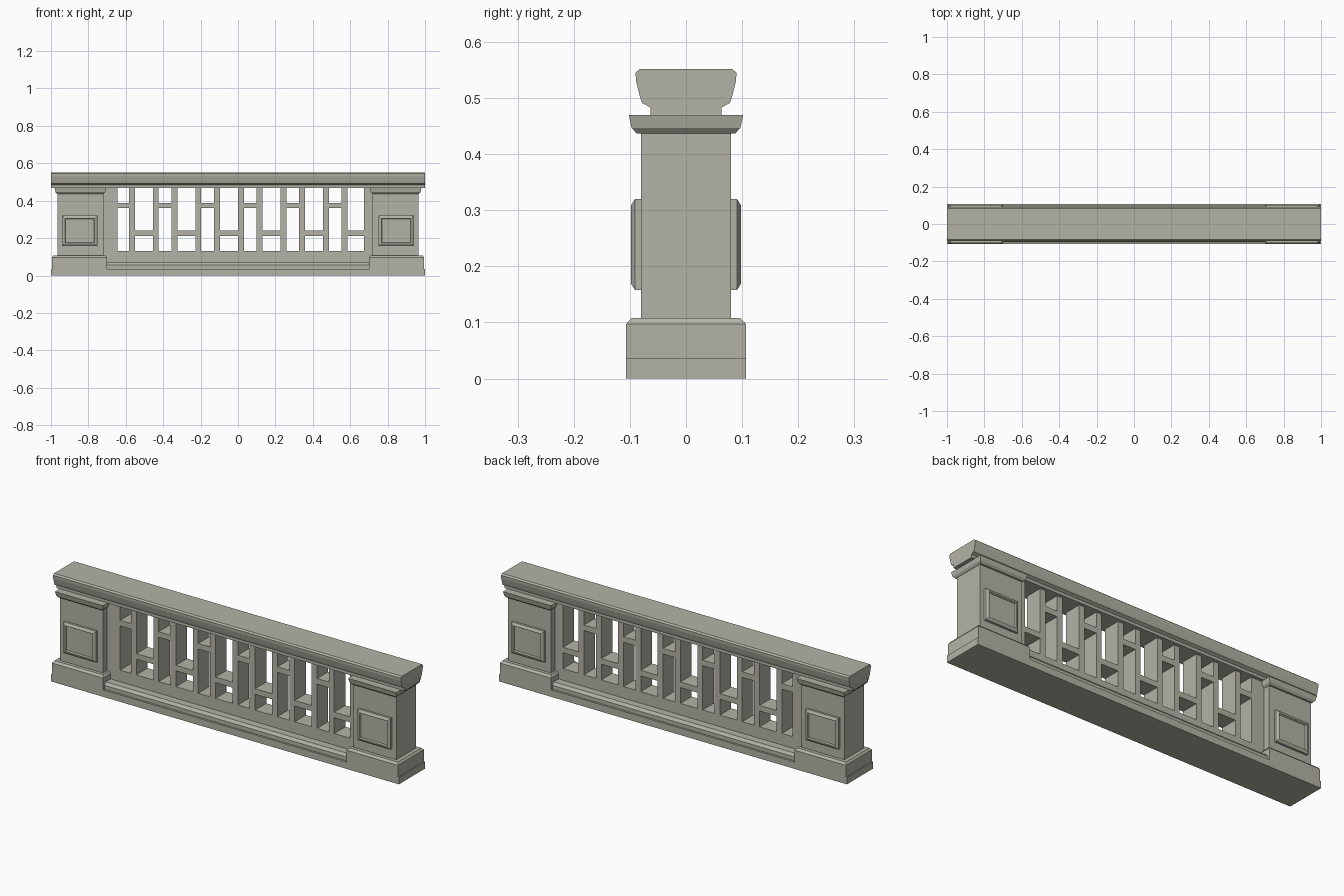
import bpy, bmesh
from mathutils import Vector

cube = bpy.data.objects.get("Cube")
if cube:
    bpy.data.objects.remove(cube, do_unlink=True)

stone = bpy.data.materials.new("warm_grey_stone")
stone.use_nodes = True
colour = (0.45, 0.45, 0.385, 1)
stone.diffuse_color = colour
bsdf = next(n for n in stone.node_tree.nodes if n.type == 'BSDF_PRINCIPLED')
bsdf.inputs["Base Color"].default_value = colour
bsdf.inputs["Roughness"].default_value = 0.9


def finish(name, bm):
    bmesh.ops.recalc_face_normals(bm, faces=bm.faces)
    mesh = bpy.data.meshes.new(name)
    bm.to_mesh(mesh)
    bm.free()
    mesh.materials.append(stone)
    obj = bpy.data.objects.new(name, mesh)
    bpy.context.collection.objects.link(obj)
    return obj


def loft(name, loops):
    """Skin a closed solid through loops of points."""
    bm = bmesh.new()
    rings = [[bm.verts.new(p) for p in loop] for loop in loops]
    for a, b in zip(rings, rings[1:]):
        n = len(a)
        for i in range(n):
            j = (i + 1) % n
            bm.faces.new((a[i], a[j], b[j], b[i]))
    bm.faces.new(rings[0])
    bm.faces.new(rings[-1])
    return finish(name, bm)


def moulding(name, half_length, profile):
    """Mirror a (depth, height) profile and run it along x."""
    section = profile + [(-y, z) for y, z in reversed(profile)]
    return loft(name, [[(x, y, z) for y, z in section]
                       for x in (-half_length, half_length)])


def stack(name, cx, sections):
    """Rectangular sections (height, half width, half depth) along z."""
    return loft(name, [[(cx + sx * w, sy * d, z) for sx, sy in
                        ((-1, -1), (1, -1), (1, 1), (-1, 1))]
                       for z, w, d in sections])


def boxes(name, spans, depth):
    """Boxes of equal depth, given as (x0, x1, z0, z1)."""
    bm = bmesh.new()
    for x0, x1, z0, z1 in spans:
        made = bmesh.ops.create_cube(bm, size=1)["verts"]
        for v in made:
            v.co = Vector(((x0 + x1) / 2 + v.co.x * (x1 - x0),
                           v.co.y * depth * 2,
                           (z0 + z1) / 2 + v.co.z * (z1 - z0)))
    return finish(name, bm)


# Long mouldings
moulding("plinth", 1.0, [(0.107, 0), (0.107, 0.036)])
moulding("bottom_rail", 0.71, [(0.097, 0.036), (0.097, 0.056),
                               (0.086, 0.07)])
moulding("handrail", 1.0, [(0.063, 0.468), (0.063, 0.483), (0.078, 0.491),
                           (0.082, 0.502), (0.089, 0.53), (0.09, 0.545),
                           (0.082, 0.552)])

# End posts with raised panels on both faces
PANEL = [(0.078, 0), (0.091, 0), (0.098, 0.011), (0.098, 0.015),
         (0.091, 0.019)]
for side, s in (("right", -1), ("left", 1)):
    stack(side + "_post_base", s * 0.8475, [
        (0.036, 0.1475, 0.107), (0.097, 0.1475, 0.107),
        (0.108, 0.139, 0.097)])
    stack(side + "_post_shaft", s * 0.843, [
        (0.105, 0.123, 0.08), (0.44, 0.123, 0.08)])
    stack(side + "_post_cap", s * 0.843, [
        (0.437, 0.124, 0.088), (0.447, 0.133, 0.097),
        (0.47, 0.138, 0.102)])
    for face, f in (("front", -1), ("back", 1)):
        loft(f"{side}_post_{face}_panel", [
            [(s * 0.846 + a * (0.094 - inset), f * y,
              0.239 + b * (0.081 - inset))
             for a, b in ((-1, -1), (1, -1), (1, 1), (-1, 1))]
            for y, inset in PANEL])

# Lattice uprights between the posts
PITCH, BAR, DEPTH = 0.2275, 0.031, 0.046
LOW, HIGH = 0.13, 0.47
starts = sorted([-0.583 + PITCH * k for k in range(6)] +
                [-0.455 + PITCH * k for k in range(5)])
uprights = [(-0.725, -0.645, LOW, HIGH), (0.675, 0.725, LOW, HIGH)]
uprights += [(x, x + BAR, LOW, HIGH) for x in starts]
boxes("lattice_uprights", uprights, DEPTH)
boxes("lattice_sill", [(-0.725, 0.725, 0.06, LOW)], DEPTH)

# Cross bars alternate: high in narrow cells, low in wide cells
edges = [-0.645] + [x + BAR for x in starts]
bars = []
for i, (x0, x1) in enumerate(zip(edges, starts + [0.675])):
    z = 0.36 if i % 2 == 0 else 0.212
    bars.append((x0, x1, z, z + 0.029))
boxes("lattice_cross_bars", bars, DEPTH)
